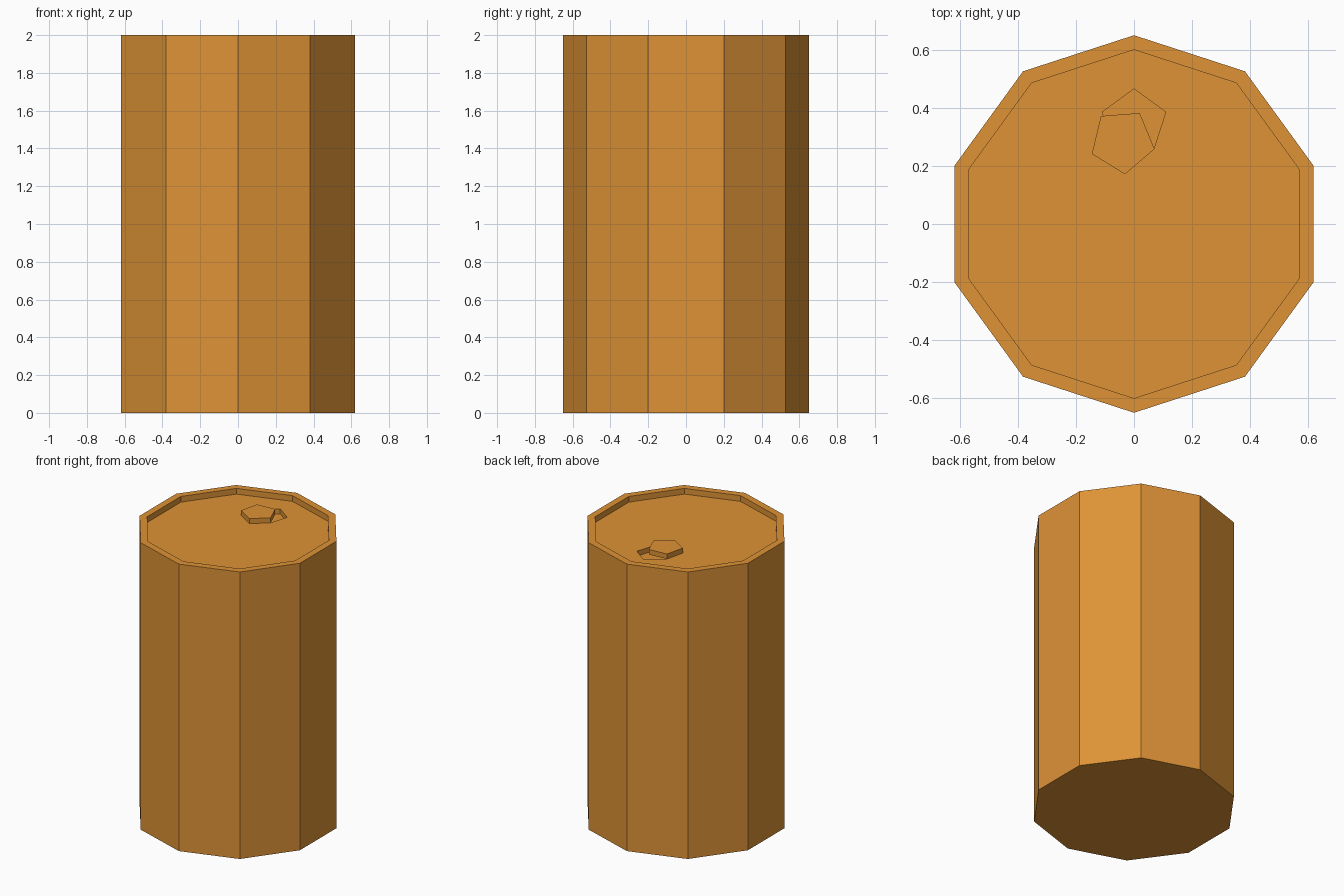
import bpy, bmesh
from math import sin, cos, pi, radians

if "Cube" in bpy.data.objects:
    bpy.data.objects.remove(bpy.data.objects["Cube"])

mat = bpy.data.materials.new("orange_paint")
mat.diffuse_color = (0.73, 0.29, 0.037, 1)
mat.use_nodes = True
mat.node_tree.nodes["Principled BSDF"].inputs["Base Color"].default_value = mat.diffuse_color


def stacked_rings(name, sides, profile, centre=(0, 0), start=90):
    """Flat-faced solid from (radius, z) rings, capped at both ends."""
    bm = bmesh.new()
    rings = []
    for r, z in profile:
        angles = [radians(start) + 2 * pi * i / sides for i in range(sides)]
        rings.append([bm.verts.new((centre[0] + r * cos(a), centre[1] + r * sin(a), z))
                      for a in angles])
    for lo, hi in zip(rings, rings[1:]):
        for i in range(sides):
            j = (i + 1) % sides
            bm.faces.new((lo[i], lo[j], hi[j], hi[i]))
    bm.faces.new(rings[0][::-1])
    bm.faces.new(rings[-1])
    mesh = bpy.data.meshes.new(name)
    bm.to_mesh(mesh)
    bm.free()
    mesh.materials.append(mat)
    obj = bpy.data.objects.new(name, mesh)
    bpy.context.collection.objects.link(obj)
    return obj


FLOOR = 1.96   # lid surface inside the rim

# Ten-sided drum with raised rim
drum = stacked_rings("drum_body", 10, [(0.65, 0), (0.65, 2), (0.60, 2), (0.60, FLOOR)])

# Five-sided filler hole in the lid
cutter = stacked_rings("hole_cutter", 5, [(0.115, FLOOR - 0.035), (0.115, FLOOR + 0.02)], (0, 0.35))
cutter.hide_render = True
cutter.hide_set(True)
cut = drum.modifiers.new("filler_hole", "BOOLEAN")
cut.operation = "DIFFERENCE"
cut.solver = "EXACT"
cut.object = cutter

# Loose cap lying beside the hole
stacked_rings("filler_cap", 5, [(0.114, FLOOR), (0.114, FLOOR + 0.035)], (-0.04, 0.285), 58.5)
